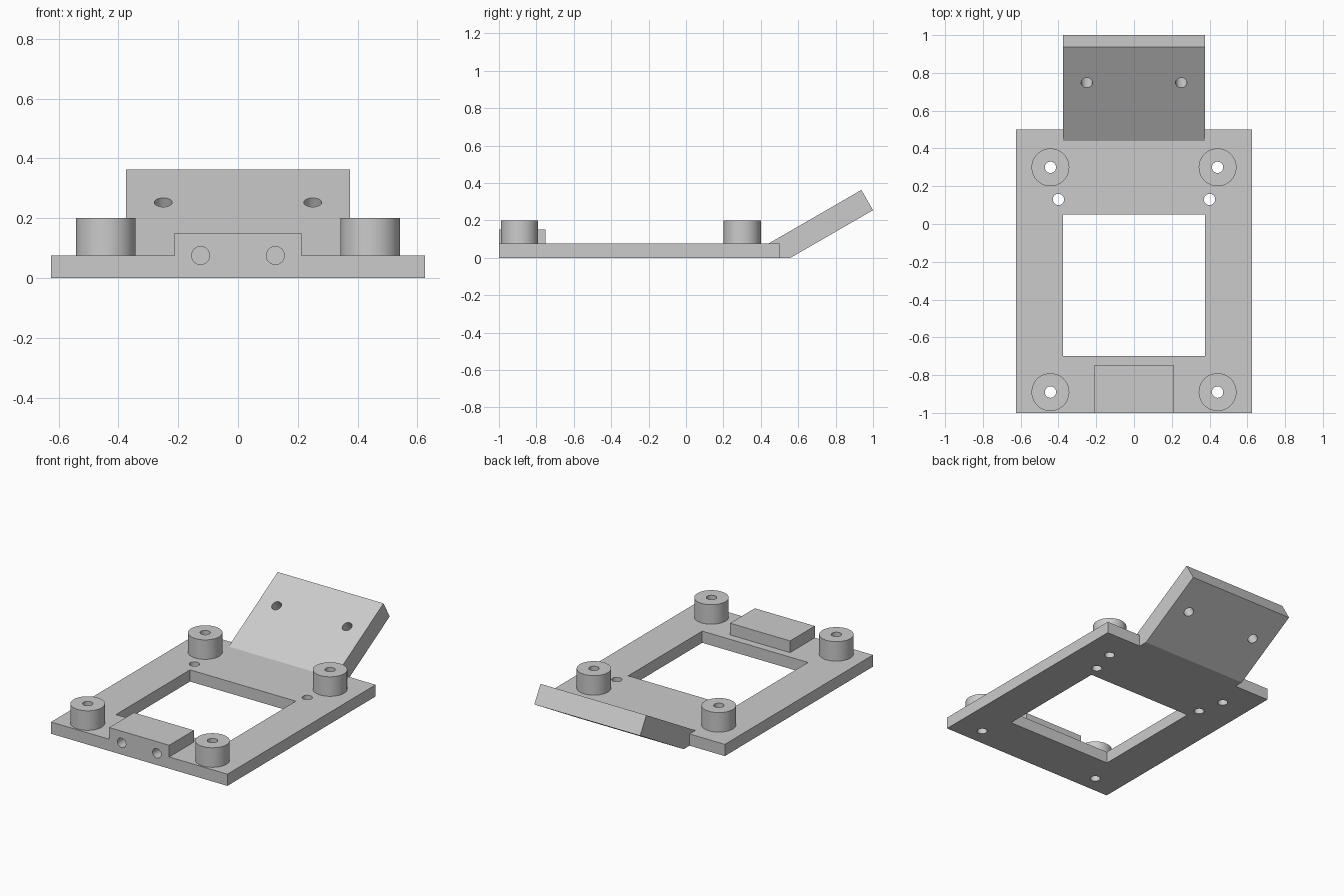
import bpy
import bmesh
import math
from mathutils import Matrix, Vector

default = bpy.data.objects.get("Cube")
if default:
    bpy.data.objects.remove(default, do_unlink=True)

grey = bpy.data.materials.new("plain_grey")
grey.use_nodes = True
colour = (0.6, 0.6, 0.6, 1)
grey.diffuse_color = colour
grey.node_tree.nodes["Principled BSDF"].inputs["Base Color"].default_value = colour


def finish(name, bm):
    bmesh.ops.recalc_face_normals(bm, faces=bm.faces)
    mesh = bpy.data.meshes.new(name)
    bm.to_mesh(mesh)
    bm.free()
    mesh.materials.append(grey)
    obj = bpy.data.objects.new(name, mesh)
    bpy.context.collection.objects.link(obj)
    return obj


def box(name, low, high):
    bm = bmesh.new()
    low, high = Vector(low), Vector(high)
    bmesh.ops.create_cube(bm, size=1)
    bmesh.ops.scale(bm, vec=high - low, verts=bm.verts)
    bmesh.ops.translate(bm, vec=(low + high) / 2, verts=bm.verts)
    return finish(name, bm)


def rod(name, centre, radius, length, tilt=0):
    # Cylinder along z, tilted about the x axis
    bm = bmesh.new()
    bmesh.ops.create_cone(bm, cap_ends=True, segments=48, radius1=radius,
                          radius2=radius, depth=length,
                          matrix=Matrix.Translation(centre) @ Matrix.Rotation(tilt, 4, "X"))
    return finish(name, bm)


def side_profile(name, points, half_width):
    # Outline in the y-z plane, extruded across x
    bm = bmesh.new()
    face = bm.faces.new([bm.verts.new((-half_width, y, z)) for y, z in points])
    out = bmesh.ops.extrude_face_region(bm, geom=[face])
    moved = [v for v in out["geom"] if isinstance(v, bmesh.types.BMVert)]
    bmesh.ops.translate(bm, vec=(2 * half_width, 0, 0), verts=moved)
    return finish(name, bm)


def combine(target, tool, operation):
    mod = target.modifiers.new(tool.name, "BOOLEAN")
    mod.operation = operation
    mod.solver = "EXACT"
    mod.object = tool
    tool.hide_render = True
    bpy.context.view_layer.objects.active = target
    bpy.ops.object.modifier_apply(modifier=mod.name)
    bpy.data.objects.remove(tool, do_unlink=True)


THICK = 0.075
HOLE = 0.03
TILT = math.radians(30)

# Base plate with its rectangular window
plate = box("mounting_plate", (-0.625, -1, 0), (0.625, 0.5, THICK))
combine(plate, box("window_cutter", (-0.375, -0.7, -0.1), (0.375, 0.05, 0.3)), "DIFFERENCE")

# Angled rear flap and front block
flap = side_profile("rear_flap", [(0.44, 0), (0.559, 0), (1, 0.2545),
                                  (0.9375, 0.3625), (0.44, THICK)], 0.375)
combine(plate, flap, "UNION")
combine(plate, box("front_block", (-0.2125, -1, 0.02), (0.2125, -0.75, 0.15)), "UNION")

for side in (-1, 1):
    # Standoff posts, bored right through the plate
    for y in (-0.89, 0.3):
        x = side * 0.4425
        combine(plate, rod("standoff", (x, y, 0.12), 0.1, 0.16), "UNION")
        combine(plate, rod("post_bore", (x, y, 0.1), HOLE, 0.5), "DIFFERENCE")
    # Plain plate hole
    combine(plate, rod("plate_bore", (side * 0.4, 0.13, 0), HOLE, 0.4), "DIFFERENCE")
    # Blind holes in the front block
    combine(plate, rod("block_bore", (side * 0.125, -1, THICK), HOLE, 0.4, math.pi / 2), "DIFFERENCE")
    # Holes square to the flap
    combine(plate, rod("flap_bore", (side * 0.25, 0.778, 0.2), HOLE, 0.3, TILT), "DIFFERENCE")

bpy.ops.object.select_all(action="DESELECT")
plate.select_set(True)
bpy.context.view_layer.objects.active = plate
bpy.ops.object.shade_smooth_by_angle(angle=math.radians(25))
